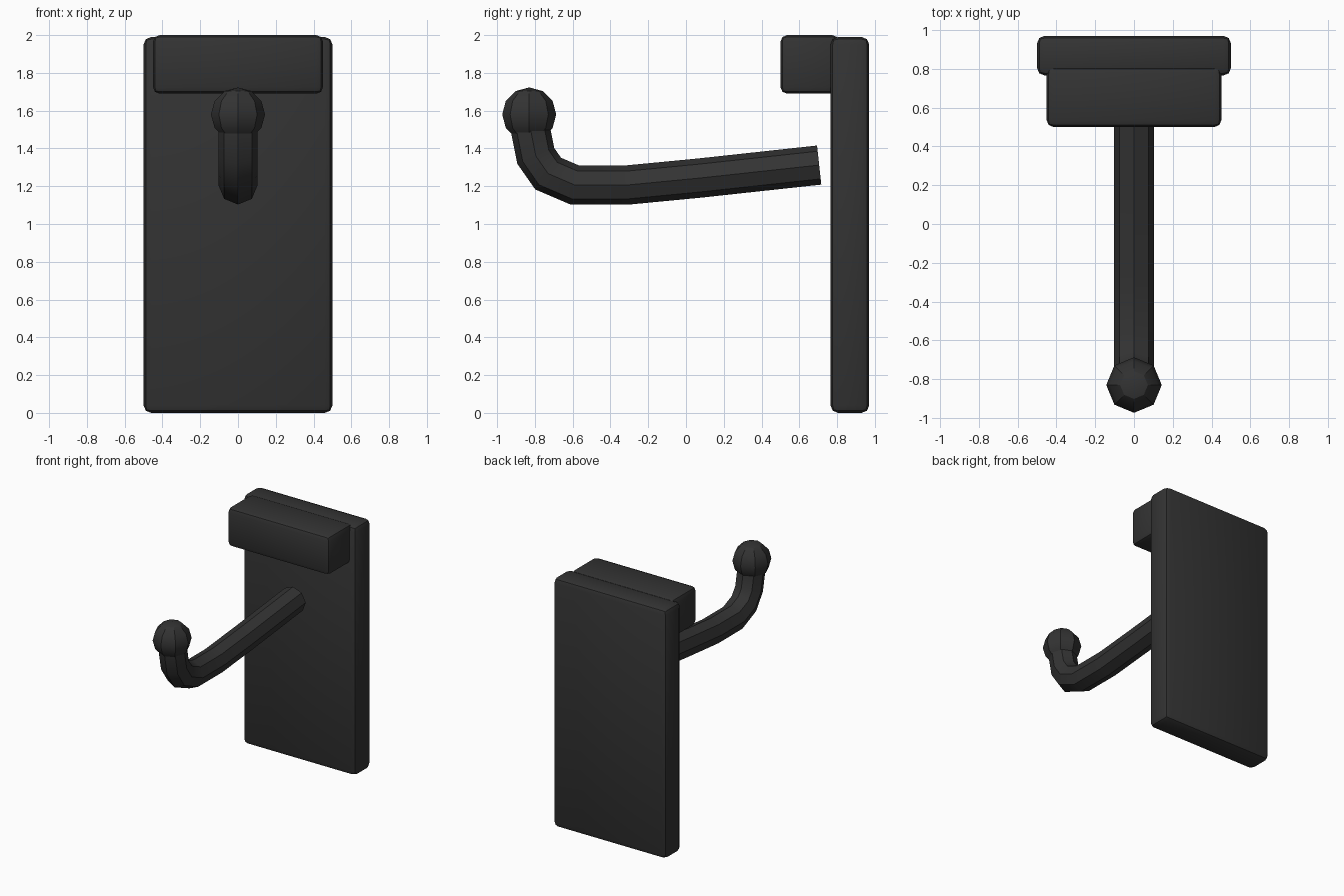
import bpy, bmesh, math
from mathutils import Vector

if "Cube" in bpy.data.objects:
    bpy.data.objects.remove(bpy.data.objects["Cube"])

dark = bpy.data.materials.new("dark_grey")
dark.use_nodes = True
dark.diffuse_color = (0.033, 0.033, 0.033, 1)
dark.node_tree.nodes["Principled BSDF"].inputs["Base Color"].default_value = dark.diffuse_color


def add_object(name, bm):
    bmesh.ops.recalc_face_normals(bm, faces=bm.faces[:])
    mesh = bpy.data.meshes.new(name)
    bm.to_mesh(mesh)
    bm.free()
    mesh.materials.append(dark)
    obj = bpy.data.objects.new(name, mesh)
    bpy.context.collection.objects.link(obj)
    bpy.ops.object.select_all(action="DESELECT")
    bpy.context.view_layer.objects.active = obj
    obj.select_set(True)
    bpy.ops.object.shade_smooth_by_angle(angle=math.radians(30))
    return obj


def rounded_box(name, low, high, bevel):
    low, high = Vector(low), Vector(high)
    bm = bmesh.new()
    bmesh.ops.create_cube(bm, size=1)
    bmesh.ops.scale(bm, vec=high - low, verts=bm.verts)
    bmesh.ops.translate(bm, vec=(low + high) / 2, verts=bm.verts)
    bmesh.ops.bevel(bm, geom=bm.edges[:], offset=bevel, segments=2,
                    profile=0.5, affect="EDGES")
    return add_object(name, bm)


# Wall plate and the block across its top
rounded_box("back_plate", (-0.5, 0.765, 0), (0.5, 0.97, 1.99), 0.04)
rounded_box("top_block", (-0.45, 0.5, 1.69), (0.45, 0.81, 2), 0.035)

# Hook arm: octagonal section swept along a path in the y-z plane
path = [Vector((0, y, z)) for y, z in (
    (0.705, 1.312), (0.07, 1.243), (-0.305, 1.207), (-0.59, 1.207),
    (-0.73, 1.267), (-0.795, 1.36), (-0.82, 1.485), (-0.825, 1.55))]
radius, sides = 0.104, 8
bm = bmesh.new()
rings = []
for i, point in enumerate(path):
    before = (point - path[i - 1]).normalized() if i else Vector()
    after = (path[i + 1] - point).normalized() if i + 1 < len(path) else Vector()
    tangent = (before + after).normalized()
    across = Vector((1, 0, 0))
    up = across.cross(tangent)
    miter = 1 / max(tangent.dot(before), tangent.dot(after))
    angles = [math.tau * k / sides for k in range(sides)]
    rings.append([bm.verts.new(point + radius * (across * math.cos(a) + up * math.sin(a) * miter))
                  for a in angles])
for a, b in zip(rings, rings[1:]):
    for k in range(sides):
        n = (k + 1) % sides
        bm.faces.new((a[k], a[n], b[n], b[k]))
bm.faces.new(rings[0])
bm.faces.new(rings[-1])
add_object("hook_arm", bm)

# Ball on the hook tip
bm = bmesh.new()
bmesh.ops.create_uvsphere(bm, u_segments=8, v_segments=6, radius=0.143)
bmesh.ops.translate(bm, vec=(0, -0.83, 1.58), verts=bm.verts)
add_object("hook_ball", bm)
